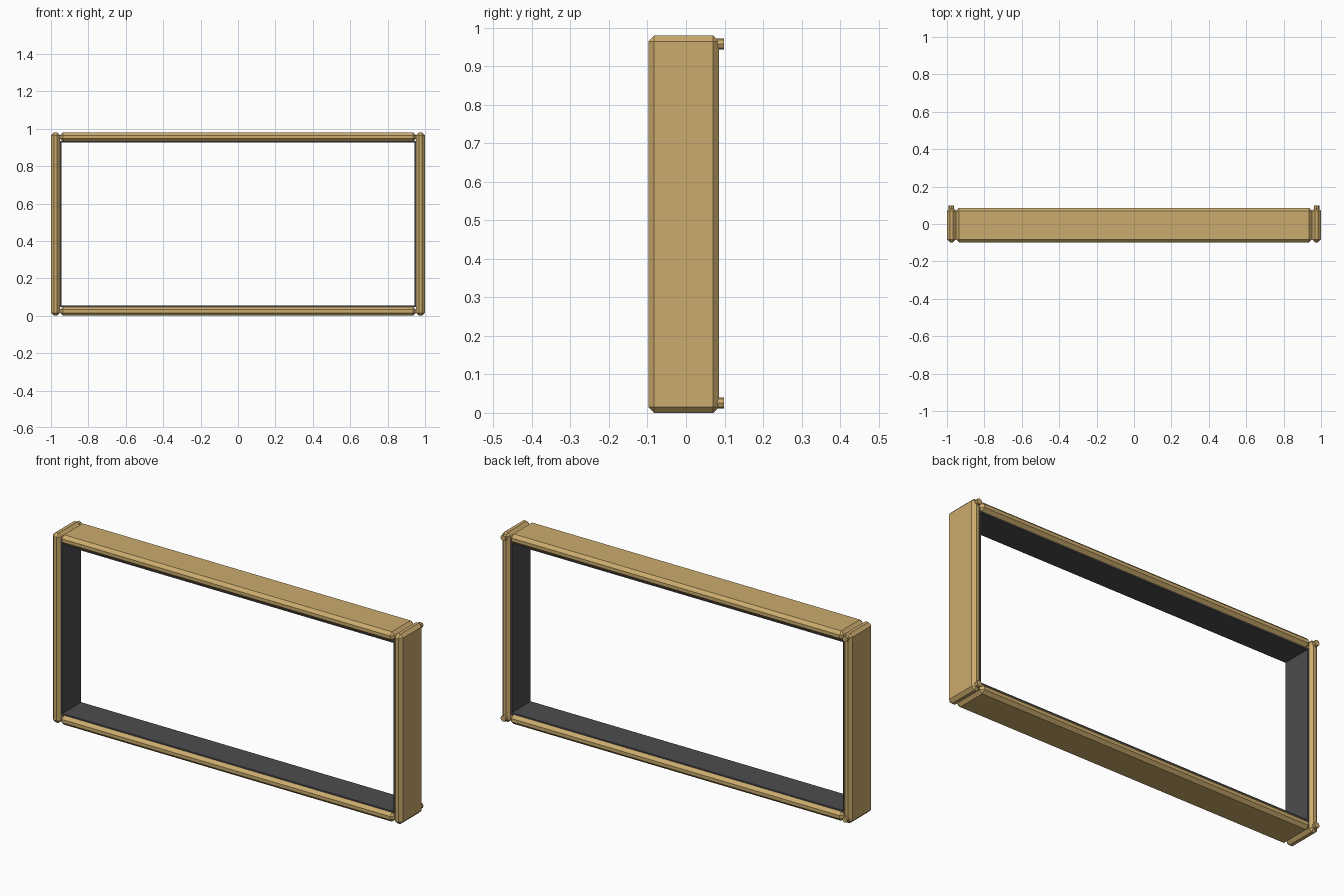
import bpy
import bmesh
from mathutils import Matrix

cube = bpy.data.objects.get("Cube")
if cube:
    bpy.data.objects.remove(cube, do_unlink=True)


def material(name, rgb):
    m = bpy.data.materials.new(name)
    m.use_nodes = True
    colour = (*rgb, 1.0)
    m.diffuse_color = colour
    bsdf = next(n for n in m.node_tree.nodes if n.type == 'BSDF_PRINCIPLED')
    bsdf.inputs["Base Color"].default_value = colour
    return m


WOOD = material("tan wood", (0.60, 0.41, 0.155))
LINING = material("dark grey lining", (0.075, 0.073, 0.08))


def finish(bm, name, mat):
    mesh = bpy.data.meshes.new(name)
    bmesh.ops.recalc_face_normals(bm, faces=bm.faces)
    bm.to_mesh(mesh)
    bm.free()
    mesh.materials.append(mat)
    ob = bpy.data.objects.new(name, mesh)
    bpy.context.collection.objects.link(ob)
    return ob


def box(name, low, high, mat, chamfer=0.0):
    bm = bmesh.new()
    bmesh.ops.create_cube(bm, size=1)
    for v in bm.verts:
        for i in range(3):
            v.co[i] = low[i] if v.co[i] < 0 else high[i]
    if chamfer:
        bmesh.ops.bevel(bm, geom=bm.edges[:], offset=chamfer, segments=1,
                        profile=0.5, affect='EDGES')
    return finish(bm, name, mat)


def peg(name, x, z):
    bm = bmesh.new()
    bmesh.ops.create_cone(bm, cap_ends=True, segments=8, radius1=0.0145,
                          radius2=0.0145, depth=0.03)
    bmesh.ops.rotate(bm, verts=bm.verts, matrix=Matrix.Rotation(1.5708, 3, 'X'))
    bmesh.ops.translate(bm, verts=bm.verts, vec=(x, BACK - 0.002, z))
    return finish(bm, name, WOOD)


FRONT, BACK, HEIGHT = -0.098, 0.086, 0.98
THICK, CHAMFER, SKIN = 0.048, 0.0155, 0.007
IN_X = 1 - THICK                   # inner face of the side boards
LOW, TOP = THICK, HEIGHT - THICK   # inner faces of the rails

# Top and bottom rails with their thin linings
for label, z0, z1, s0, s1 in (("bottom", 0, LOW, LOW - 0.001, LOW + SKIN),
                              ("top", TOP, HEIGHT, TOP - SKIN, TOP + 0.001)):
    box(label + "_board", (-IN_X, FRONT, z0), (IN_X, BACK, z1), WOOD, CHAMFER)
    box(label + "_lining", (-IN_X, FRONT + CHAMFER, s0),
        (IN_X, BACK - CHAMFER, s1), LINING)

# Side boards, linings and rear pegs
for label, s in (("left", 1), ("right", -1)):
    xs = sorted((s * IN_X, s))
    box(label + "_board", (xs[0], FRONT, 0), (xs[1], BACK, HEIGHT), WOOD, CHAMFER)
    xs = sorted((s * (IN_X - SKIN), s * (IN_X + 0.001)))
    box(label + "_lining", (xs[0], FRONT + CHAMFER, LOW),
        (xs[1], BACK - CHAMFER, TOP), LINING)
    for end, z in (("lower", 0.026), ("upper", 0.958)):
        peg(f"{label}_{end}_peg", s * 0.976, z)
